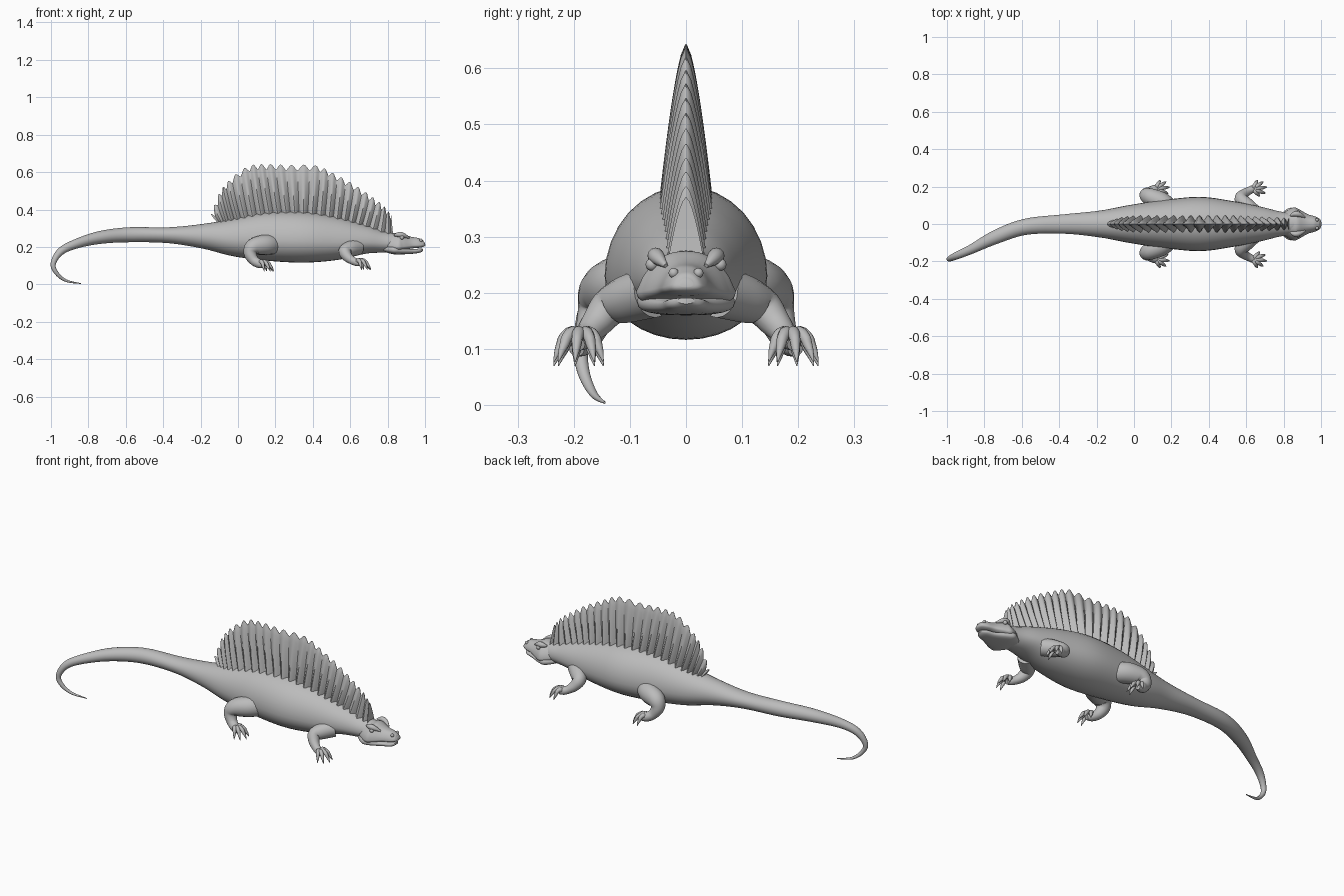
import bpy, bmesh, math
from mathutils import Vector

if "Cube" in bpy.data.objects:
    bpy.data.objects.remove(bpy.data.objects["Cube"], do_unlink=True)

GREY = (0.5, 0.5, 0.5, 1)
hide = bpy.data.materials.new("grey hide")
hide.use_nodes = True
hide.diffuse_color = GREY
hide.node_tree.nodes["Principled BSDF"].inputs["Base Color"].default_value = GREY


def finish(bm, name, mirror=False, angle=40):
    bmesh.ops.recalc_face_normals(bm, faces=bm.faces)
    mesh = bpy.data.meshes.new(name)
    bm.to_mesh(mesh)
    bm.free()
    obj = bpy.data.objects.new(name, mesh)
    bpy.context.collection.objects.link(obj)
    mesh.materials.append(hide)
    bpy.ops.object.select_all(action='DESELECT')
    obj.select_set(True)
    bpy.context.view_layer.objects.active = obj
    bpy.ops.object.shade_smooth_by_angle(angle=math.radians(angle))
    if mirror:
        obj.modifiers.new("Mirror", 'MIRROR').use_axis = (False, True, False)
    return obj


def spline(keys, steps):
    """Smooth curve through key rows of any length."""
    rows = []
    for i in range(len(keys) - 1):
        a, b = keys[max(i - 1, 0)], keys[i]
        c, d = keys[i + 1], keys[min(i + 2, len(keys) - 1)]
        for s in range(steps):
            t = s / steps
            rows.append([q + t * (r - p) / 2 + t * t * (p - 2.5 * q + 2 * r - w / 2)
                         + t ** 3 * (1.5 * (q - r) + (w - p) / 2)
                         for p, q, r, w in zip(a, b, c, d)])
    return rows + [list(keys[-1])]


def loft(bm, keys, sides=16, steps=5, ref=(0, 1, 0), carry=False, box=1, taper=0):
    """Skin rings along rows of x, y, z, half width, height above, height below."""
    rows = spline(keys, steps)
    pts = [Vector(r[:3]) for r in rows]
    side, rings = Vector(ref), []
    for i, (p, r) in enumerate(zip(pts, rows)):
        t = (pts[min(i + 1, len(pts) - 1)] - pts[max(i - 1, 0)]).normalized()
        base = side if carry else Vector(ref)
        side = (base - t * base.dot(t)).normalized()
        up = t.cross(side)
        ring = []
        for k in range(sides):
            a = math.tau * k / sides
            c, s = (math.copysign(abs(f) ** box, f) for f in (math.cos(a), math.sin(a)))
            w = r[3] * (1 - taper * max(s, 0))
            ring.append(bm.verts.new(p + side * w * c + up * s * (r[4] if s > 0 else r[5])))
        rings.append(ring)
    for a, b in zip(rings, rings[1:]):
        for k in range(sides):
            n = (k + 1) % sides
            bm.faces.new((a[k], a[n], b[n], b[k]))
    bm.faces.new(rings[0])
    bm.faces.new(rings[-1])


def rounded(rows):
    """Turn x, y, z, radius rows into loft rows."""
    return [(*r, r[3], r[3]) for r in rows]


# Tail, trunk and neck in one skin
trunk = rounded([(-.84, -.145, .004, .002), (-.92, -.165, .02, .007), (-.97, -.183, .06, .011),
                 (-.988, -.187, .11, .014), (-.95, -.17, .174, .02)])
trunk += [(-.87, -.135, .215, .025, .025, .025), (-.74, -.07, .25, .037, .034, .034),
          (-.58, -.015, .265, .043, .04, .04), (-.37, 0, .265, .052, .04, .045),
          (-.18, 0, .255, .072, .07, .065), (-.02, 0, .24, .102, .115, .09),
          (.15, 0, .235, .127, .15, .108), (.35, 0, .23, .145, .158, .114),
          (.53, 0, .225, .122, .135, .095), (.68, 0, .225, .092, .093, .062),
          (.78, 0, .22, .067, .063, .05), (.87, 0, .215, .055, .055, .04)]
bm = bmesh.new()
loft(bm, trunk, 32, 6)
finish(bm, "trunk_and_tail")

# Skull: wedge snout with wide cheeks
bm = bmesh.new()
loft(bm, [(.79, 0, .215, .055, .056, .03), (.85, 0, .203, .088, .07, .028),
          (.885, 0, .203, .077, .07, .02), (.93, 0, .208, .052, .046, .016),
          (.97, 0, .21, .04, .037, .014), (.993, 0, .214, .027, .022, .012),
          (1, 0, .216, .012, .01, .006)], 24, 5, box=.75, taper=.3)
finish(bm, "skull")

# Lower jaw, with a gap at the front that reads as the mouth line
bm = bmesh.new()
loft(bm, [(.78, 0, .19, .05, .015, .015), (.83, 0, .185, .086, .025, .024),
          (.87, 0, .18, .076, .02, .02), (.93, 0, .18, .046, .009, .017),
          (.97, 0, .183, .033, .008, .014), (.988, 0, .187, .014, .004, .007)], 24, 5, box=.75)
finish(bm, "lower_jaw")

# Brow ridges, eyes and nostril bumps
bm = bmesh.new()
loft(bm, rounded([(.835, .045, .262, .005), (.86, .054, .266, .014),
                  (.885, .05, .262, .013), (.915, .036, .248, .004)]), 12, 4)
finish(bm, "brow", True)
for name, spot, size in (("eye", (.877, .061, .25), .011), ("nostril_bump", (.978, .022, .235), .009)):
    bm = bmesh.new()
    bmesh.ops.create_uvsphere(bm, u_segments=14, v_segments=10, radius=size)
    bmesh.ops.translate(bm, verts=bm.verts, vec=spot)
    finish(bm, name, True)

# Sail: pleated fin with one raised spine per pleat and a scalloped crest
SPINES, PER, RISE = 24, 6, 14
crest = spline([(-.145, .375), (-.1, .49), (-.04, .565), (.06, .635), (.16, .643), (.28, .638),
                (.42, .636), (.52, .59), (.62, .535), (.71, .475), (.78, .42), (.82, .37)], 20)
foot = spline([(-.1, .32), (.0, .34), (.17, .365), (.35, .37), (.53, .345), (.68, .3), (.83, .26)], 20)


def sample(rows, u):
    f = u * (len(rows) - 1)
    i = min(int(f), len(rows) - 2)
    return [a + (b - a) * (f - i) for a, b in zip(rows[i], rows[i + 1])]


bm = bmesh.new()
columns = SPINES * PER
grids = {1: [], -1: []}
for i in range(columns + 1):
    u = i / columns
    (tx, tz), (fx, fz) = sample(crest, u), sample(foot, u)
    ridge = abs(math.cos(math.pi * i / PER)) ** 1.5
    height = tz - fz
    reach = 1 - (1 - ridge) * min(.03 / height, .4)
    width = .046 * min(1, .35 + height / .35) * (.4 + .6 * ridge)
    for s in grids:
        col = []
        for j in range(RISE + 1):
            v = reach * j / RISE
            lean = v + .25 * v * (1 - v)
            y = s * (width * (1 - j / RISE) ** .65 + .001)
            col.append(bm.verts.new((fx + (tx - fx) * lean, y, fz + height * v)))
        grids[s].append(col)
left, right = grids[1], grids[-1]
for i in range(columns):
    for g in (left, right):
        for j in range(RISE):
            bm.faces.new((g[i][j], g[i + 1][j], g[i + 1][j + 1], g[i][j + 1]))
    for j in (0, RISE):
        bm.faces.new((left[i][j], left[i + 1][j], right[i + 1][j], right[i][j]))
for i in (0, columns):
    for j in range(RISE):
        bm.faces.new((left[i][j], left[i][j + 1], right[i][j + 1], right[i][j]))
finish(bm, "sail", angle=50)

# Sprawling legs, mirrored to the other side
legs = {
    "hind_leg": [(.2, .07, .21, .05), (.15, .115, .212, .054), (.085, .145, .2, .047),
                 (.066, .158, .165, .036), (.085, .172, .128, .027), (.115, .187, .11, .024),
                 (.14, .195, .1, .014)],
    "front_leg": [(.64, .06, .2, .045), (.6, .1, .19, .043), (.572, .135, .175, .035),
                  (.585, .158, .148, .028), (.61, .175, .128, .022), (.635, .187, .117, .02),
                  (.655, .192, .108, .012)],
}
for name, path in legs.items():
    bm = bmesh.new()
    loft(bm, rounded(path), 18, 5, ref=(0, 0, 1), carry=True)
    finish(bm, name, True)

    # Five arched toes ending in claws
    px, py, pz, _ = path[-2]
    bm = bmesh.new()
    for k in range(5):
        turn = math.radians(62 - 27 * k)
        dx, dy = math.cos(turn), math.sin(turn)
        span = (.05, .064, .07, .066, .05)[k]
        shape = ((.1, 0, .014), (.4, .012, .012), (.7, .002, .01), (.8, -.008, .009),
                 (.95, -.022, .006), (1.1, -.04, .001))
        loft(bm, rounded([(px + dx * span * d, py + dy * span * d, pz + h, r)
                          for d, h, r in shape]), 10, 3, ref=(0, 0, 1))
    finish(bm, name + "_toes", True)
